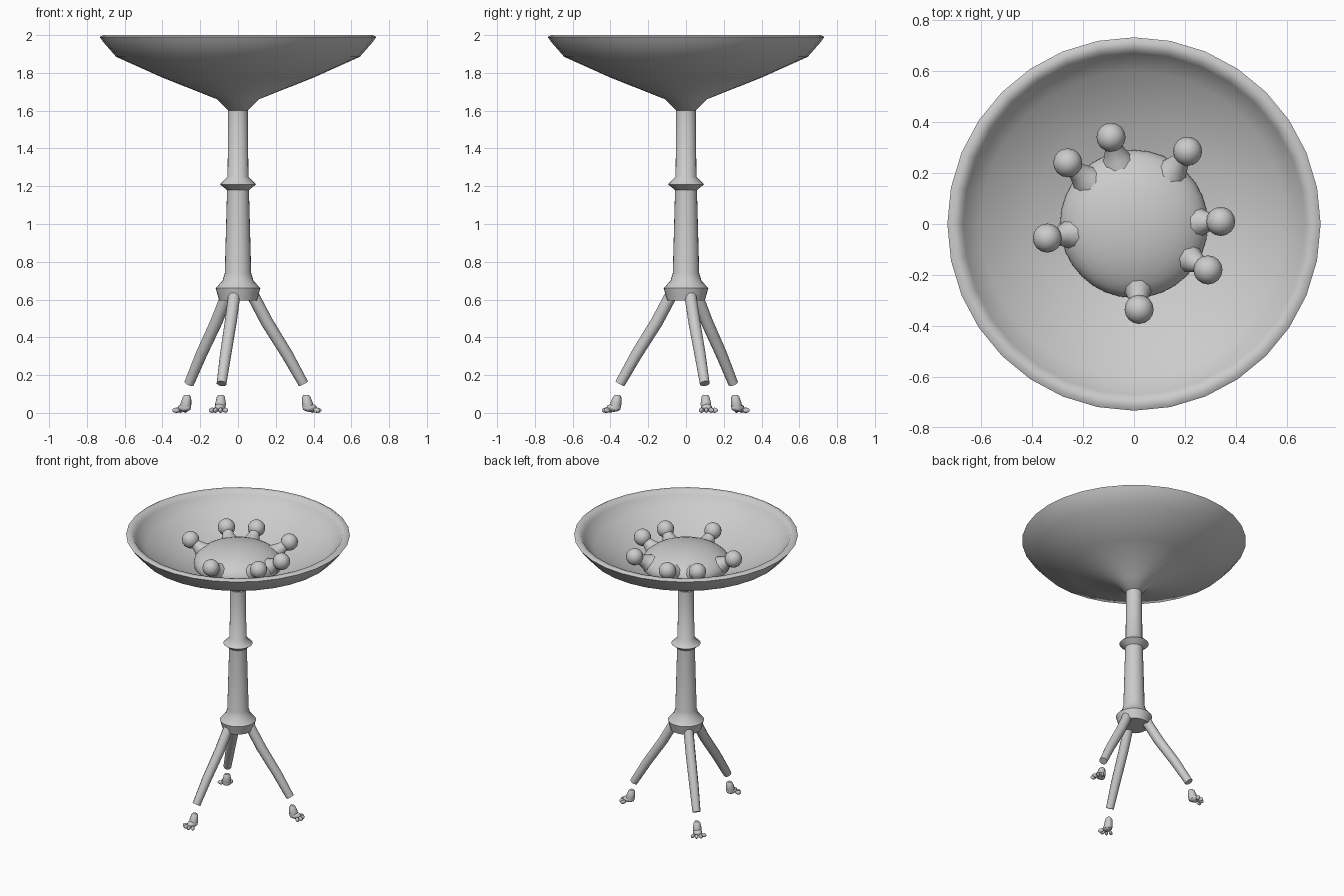
import bpy
from math import sin, cos, pi, radians
from mathutils import Vector

if "Cube" in bpy.data.objects:
    bpy.data.objects.remove(bpy.data.objects["Cube"])


def finish(obj, name, angle=50):
    obj.name = name
    bpy.ops.object.select_all(action='DESELECT')
    obj.select_set(True)
    bpy.context.view_layer.objects.active = obj
    bpy.ops.object.shade_smooth_by_angle(angle=radians(angle))
    return obj


def lathe(name, profile, n=32):
    """Revolve (radius, z) points around z; end points are capped."""
    verts = [(r * cos(2 * pi * i / n), r * sin(2 * pi * i / n), z)
             for r, z in profile for i in range(n)]
    faces = [(k * n + i, k * n + (i + 1) % n, (k + 1) * n + (i + 1) % n, (k + 1) * n + i)
             for k in range(len(profile) - 1) for i in range(n)]
    last = (len(profile) - 1) * n
    faces += [tuple(range(n))[::-1], tuple(range(last, last + n))]
    mesh = bpy.data.meshes.new(name)
    mesh.from_pydata(verts, [], faces)
    obj = bpy.data.objects.new(name, mesh)
    bpy.context.collection.objects.link(obj)
    return finish(obj, name)


def tube(name, points, radii):
    """Capped round tube following a smooth path."""
    curve = bpy.data.curves.new(name, 'CURVE')
    curve.dimensions = '3D'
    curve.bevel_depth = 1
    curve.bevel_resolution = 3
    curve.use_fill_caps = True
    spline = curve.splines.new('POLY')
    spline.points.add(len(points) - 1)
    for p, co, r in zip(spline.points, points, radii):
        p.co = (*co, 1)
        p.radius = r
    obj = bpy.data.objects.new(name, curve)
    bpy.context.collection.objects.link(obj)
    bpy.ops.object.select_all(action='DESELECT')
    obj.select_set(True)
    bpy.context.view_layer.objects.active = obj
    bpy.ops.object.convert(target='MESH')
    return finish(bpy.context.object, name)


def ball(name, loc, scale, turn=0, seg=16):
    bpy.ops.mesh.primitive_uv_sphere_add(segments=seg, ring_count=seg // 2, radius=1,
                                         location=loc, rotation=(0, 0, turn))
    bpy.context.object.scale = scale
    return finish(bpy.context.object, name, 80)


# Column with base knob and middle collar
lathe("column", [(0.10, 0.595), (0.118, 0.66), (0.082, 0.70), (0.07, 0.74), (0.058, 1.18),
                 (0.096, 1.21), (0.055, 1.25), (0.052, 1.64)], 24)

# Shallow flared bowl with rounded rim
lathe("bowl", [(0.052, 1.60), (0.11, 1.66), (0.40, 1.775), (0.645, 1.885), (0.715, 1.965),
               (0.732, 1.99), (0.715, 2.0), (0.685, 1.995), (0.67, 1.97), (0.60, 1.90),
               (0.40, 1.81), (0.10, 1.70)])

# Flattened dome lying in the bowl
ball("dome", (0, 0, 1.79), (0.29, 0.29, 0.13), seg=32)

# Knobs on flared necks around the dome
knobs = [(-0.09, 0.34), (-0.26, 0.24), (0.21, 0.285), (0.34, 0.01),
         (0.29, -0.18), (0.02, -0.335), (-0.34, -0.055)]
for i, (x, y) in enumerate(knobs):
    out = Vector((x, y, 0)).normalized()
    tip = Vector((x, y, 1.885))
    root = out * 0.235 + Vector((0, 0, 1.81))
    tube(f"knob_neck_{i}", [root, root.lerp(tip, 0.35), root.lerp(tip, 0.6), tip],
         [0.075, 0.05, 0.037, 0.035])
    ball(f"knob_{i}", tip, (0.057, 0.057, 0.057))

# Three splayed legs with small detached toed feet
for i in range(3):
    a = radians(16 + 120 * i)

    def polar(r, side, z):
        return Vector((r * cos(a) - side * sin(a), r * sin(a) + side * cos(a), z))

    tube(f"leg_{i}", [polar(0.075, 0, 0.635), polar(0.16, 0, 0.48),
                      polar(0.27, 0, 0.31), polar(0.36, 0, 0.155)],
         [0.033, 0.033, 0.031, 0.027])
    tube(f"ankle_{i}", [polar(0.388, 0, 0.02), polar(0.382, 0, 0.05), polar(0.375, 0, 0.085),
                        polar(0.375, 0, 0.095)],
         [0.028, 0.029, 0.022, 0.014])
    ball(f"foot_{i}", polar(0.395, 0, 0.027), (0.04, 0.03, 0.022), a, 12)
    for j in range(4):
        fan = radians(-48 + 32 * j)
        ball(f"toe_{i}_{j}", polar(0.39 + 0.048 * cos(fan), 0.048 * sin(fan), 0.014),
             (0.02, 0.011, 0.014), a + fan, 10)
